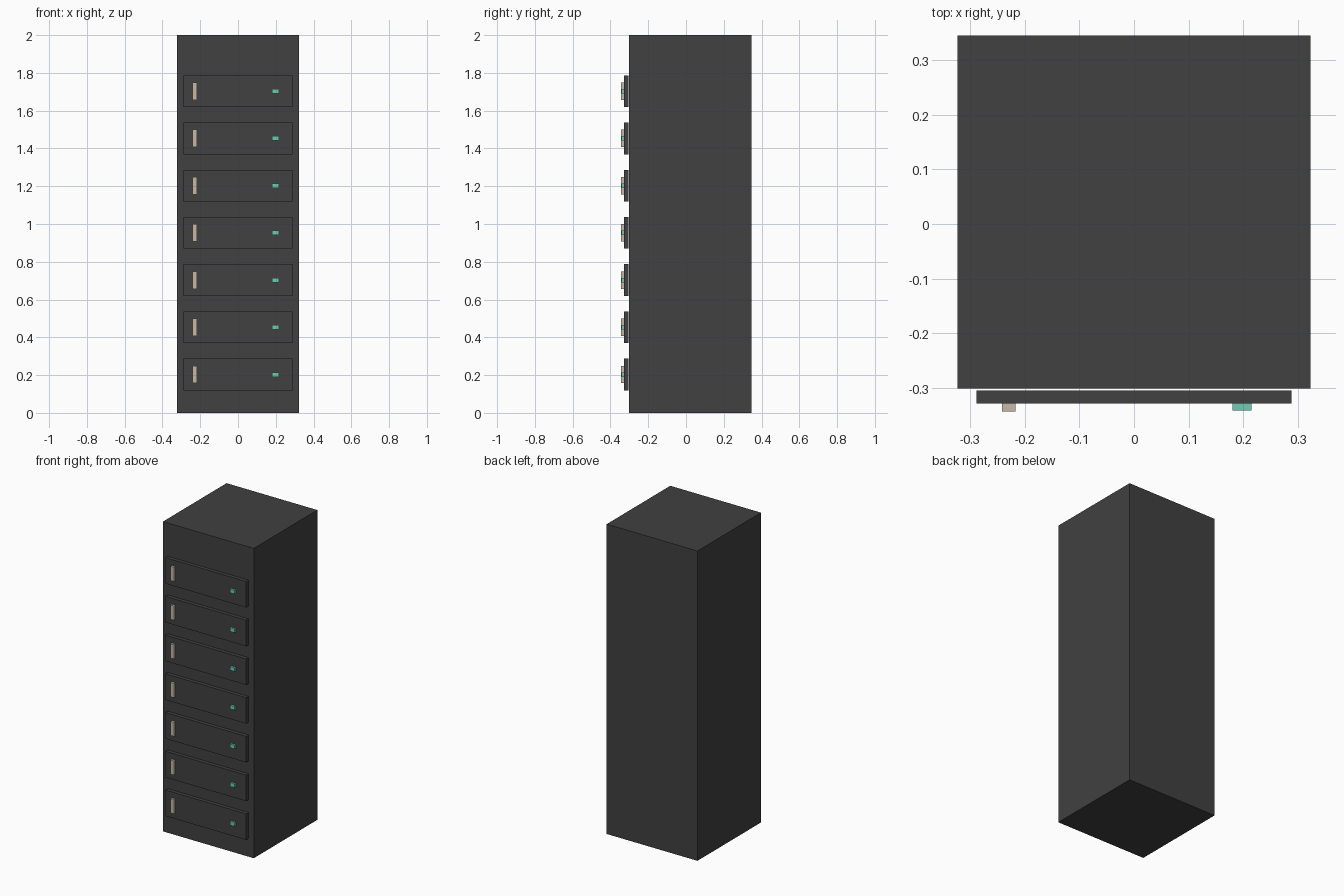
import bpy

if "Cube" in bpy.data.objects:
    bpy.data.objects.remove(bpy.data.objects["Cube"])


def material(name, rgb):
    m = bpy.data.materials.new(name)
    m.diffuse_color = (*rgb, 1.0)
    m.use_nodes = True
    m.node_tree.nodes["Principled BSDF"].inputs["Base Color"].default_value = m.diffuse_color
    return m


dark = material("charcoal", (0.052, 0.052, 0.052))
beige = material("beige", (0.57, 0.49, 0.38))
teal = material("teal", (0.17, 0.60, 0.46))


def box(name, x, y, z, mat):
    """Box from (min, max) ranges on each axis."""
    bpy.ops.mesh.primitive_cube_add(size=1, location=(sum(x) / 2, sum(y) / 2, sum(z) / 2))
    ob = bpy.context.object
    ob.name = name
    ob.scale = (x[1] - x[0], y[1] - y[0], z[1] - z[0])
    bpy.ops.object.transform_apply(location=False, rotation=False, scale=True)
    ob.data.materials.append(mat)
    return ob


# Main cabinet
box("cabinet", (-0.324, 0.324), (-0.302, 0.346), (0, 2), dark)

# Seven front units, each with a handle and an indicator light
for i in range(7):
    z = 0.203 + 0.25 * i
    n = i + 1
    box(f"front_panel_{n}", (-0.289, 0.289), (-0.329, -0.305), (z - 0.084, z + 0.084), dark)
    box(f"handle_{n}", (-0.242, -0.217), (-0.344, -0.329), (z - 0.046, z + 0.046), beige)
    box(f"indicator_light_{n}", (0.181, 0.216), (-0.342, -0.329), (z - 0.012, z + 0.012), teal)
